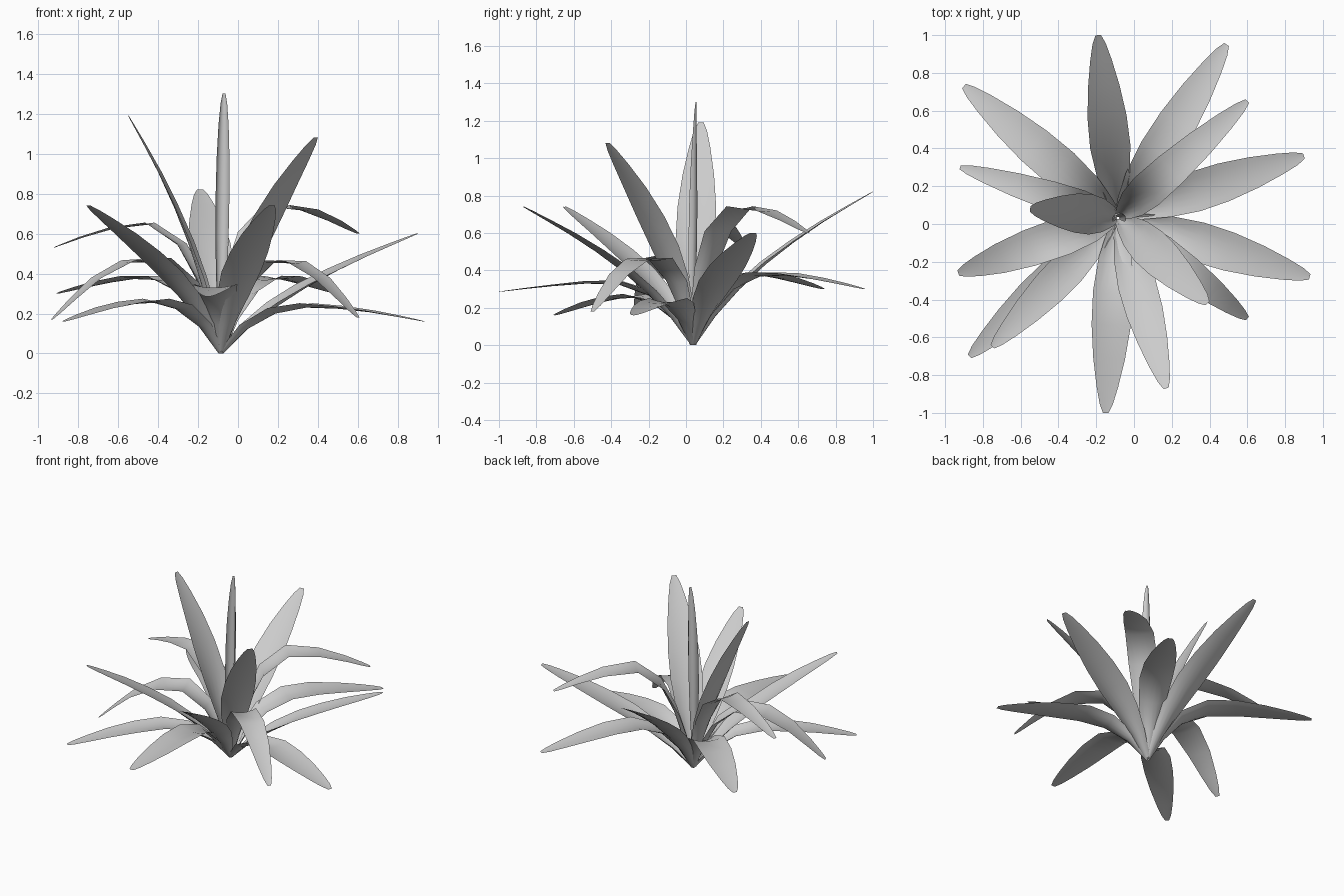
import bpy
from math import sin, cos
from mathutils import Vector

if "Cube" in bpy.data.objects:
    bpy.data.objects.remove(bpy.data.objects["Cube"])

leaf_grey = bpy.data.materials.new("leaf_grey")
leaf_grey.use_nodes = True
leaf_grey.diffuse_color = (0.6, 0.6, 0.6, 1)
leaf_grey.node_tree.nodes["Principled BSDF"].inputs["Base Color"].default_value = (0.6, 0.6, 0.6, 1)

UP = Vector((0, 0, 1))
CROWN = Vector((-0.085, 0.038, 0))
ACROSS = 6  # strips across a blade

# Blade outline: position along the length, full width
OUTLINE = [(0, 0.06), (0.15, 0.13), (0.3, 0.19), (0.45, 0.22), (0.6, 0.21),
           (0.75, 0.17), (0.88, 0.115), (0.96, 0.07), (1, 0.03)]


def smooth_path(points):
    """Dense curve through the given points."""
    ends = [2 * points[0] - points[1]] + points + [2 * points[-1] - points[-2]]
    out = []
    for a, b, c, d in zip(ends, ends[1:], ends[2:], ends[3:]):
        for i in range(12):
            t = i / 12
            out.append(b + (c - a) * t / 2 + (a - 2.5 * b + 2 * c - d / 2) * t ** 2
                       + (1.5 * (b - c) + (d - a) / 2) * t ** 3)
    return out + [points[-1]]


def sample(path, s):
    """Point and direction at a fraction of the path length."""
    steps = [(b - a).length for a, b in zip(path, path[1:])]
    left = s * sum(steps)
    for i, step in enumerate(steps):
        if left <= step or i == len(steps) - 1:
            way = path[i + 1] - path[i]
            return path[i] + way * min(left / step, 1), way.normalized()
        left -= step


def build_leaf(name, points, outward, width, curl):
    """Trough-shaped blade swept along a path; curl gives the arc angle."""
    path = smooth_path(points)
    side = outward.cross(UP).normalized()
    verts, faces = [], []
    for s, w in OUTLINE:
        p, along = sample(path, s)
        inward = side.cross(along).normalized()
        angle = curl(s)
        radius = w * width / angle
        for k in range(ACROSS + 1):
            a = angle * (k / ACROSS - 0.5)
            verts.append(p + side * radius * sin(a) + inward * radius * (1 - cos(a)))
    row = ACROSS + 1
    for r in range(len(OUTLINE) - 1):
        for k in range(ACROSS):
            i = r * row + k
            faces.append((i, i + 1, i + row + 1, i + row))
    # Keep the rim of the trough on the ground
    for v in verts:
        v.z = max(v.z, 0)
    mesh = bpy.data.meshes.new(name)
    mesh.from_pydata(verts, [], faces)
    mesh.materials.append(leaf_grey)
    leaf = bpy.data.objects.new(name, mesh)
    bpy.context.collection.objects.link(leaf)
    bpy.ops.object.select_all(action="DESELECT")
    leaf.select_set(True)
    bpy.context.view_layer.objects.active = leaf
    bpy.ops.object.shade_smooth_by_angle(angle=1.0)


def open_curl(s):
    return 0.35 + 2.8 * (1 - s) ** 3


def outer_leaf(name, x, y, rise, drop, width):
    """Leaf from the crown to a tip; rise holds (reach, height) pairs."""
    tip = Vector((x, y, 0))
    outward = (tip - CROWN).normalized()
    base = CROWN + outward * 0.012
    points = [base + (tip - base) * f + UP * z for f, z in [(0, 0)] + rise + drop]
    build_leaf(name, points, outward, width, open_curl)


# Straight leaves: tip x, y, z and width
STRAIGHT = [(-0.19, 1.0, 0.82, 1), (0.9, 0.36, 0.6, 1), (0.39, -0.42, 1.08, 1),
            (0.17, -0.87, 0.74, 0.95), (-0.75, -0.65, 0.74, 0.9), (-0.55, 0.08, 1.19, 1)]
for n, (x, y, z, width) in enumerate(STRAIGHT):
    rise = [(f, h * z) for f, h in [(0.1, 0.17), (0.35, 0.48), (0.65, 0.75)]]
    outer_leaf(f"straight_leaf_{n + 1}", x, y, rise, [(1, z)], width)

# Arched leaves: tip x, y, height of the bend, tip height and width
ARCHED = [(0.49, 0.95, 0.375, 0.3, 1), (0.6, 0.65, 0.735, 0.6, 0.9),
          (0.93, -0.28, 0.23, 0.16, 1), (0.6, -0.5, 0.47, 0.18, 0.8),
          (-0.15, -1.0, 0.33, 0.285, 1), (-0.87, -0.7, 0.255, 0.16, 0.9),
          (-0.93, -0.26, 0.475, 0.17, 0.95), (-0.92, 0.3, 0.645, 0.53, 0.75),
          (-0.9, 0.73, 0.375, 0.3, 1)]
for n, (x, y, bend, end, width) in enumerate(ARCHED):
    rise = [(f, h * bend) for f, h in [(0.11, 0.5), (0.24, 0.84), (0.42, 1)]]
    drop = [(0.7, bend - 0.28 * (bend - end)), (1, end)]
    outer_leaf(f"arched_leaf_{n + 1}", x, y, rise, drop, width)

# Rolled young leaf standing in the middle
build_leaf("centre_leaf", [CROWN, Vector((-0.08, 0.06, 0.6)), Vector((-0.07, 0.055, 1.3))],
           Vector((0, 1, 0)), 0.6, lambda s: 4 - 2 * s ** 3)
